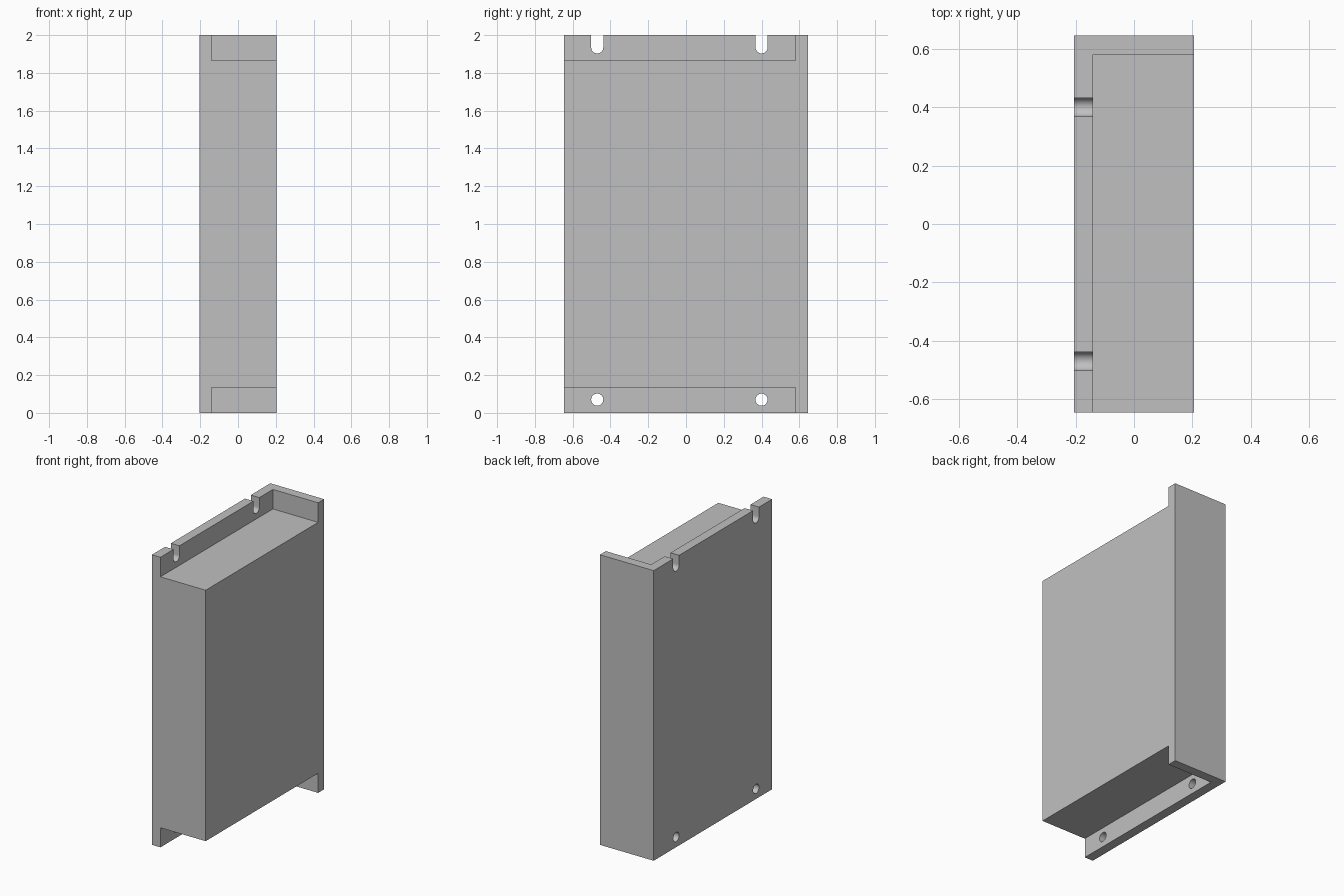
import bpy, bmesh, math

if "Cube" in bpy.data.objects:
    bpy.data.objects.remove(bpy.data.objects["Cube"], do_unlink=True)

# Overall extents, wall thickness and end recess depth
X, Y, H = 0.205, 0.645, 2.0
WALL, RECESS = 0.065, 0.135
HOLE_R = 0.032
HOLE_YS = (-0.47, 0.40)

grey = bpy.data.materials.new("plain grey")
grey.use_nodes = True
colour = (0.53, 0.53, 0.53, 1)
grey.diffuse_color = colour
grey.node_tree.nodes["Principled BSDF"].inputs["Base Color"].default_value = colour


def prism(name, profile, x0, x1):
    """Extrude a (y, z) profile along x."""
    bm = bmesh.new()
    face = bm.faces.new([bm.verts.new((x0, y, z)) for y, z in profile])
    ext = bmesh.ops.extrude_face_region(bm, geom=[face])
    moved = [v for v in ext["geom"] if isinstance(v, bmesh.types.BMVert)]
    bmesh.ops.translate(bm, verts=moved, vec=(x1 - x0, 0, 0))
    bmesh.ops.recalc_face_normals(bm, faces=bm.faces)
    mesh = bpy.data.meshes.new(name)
    bm.to_mesh(mesh)
    bm.free()
    mesh.materials.append(grey)
    obj = bpy.data.objects.new(name, mesh)
    bpy.context.collection.objects.link(obj)
    return obj


def rect(y0, y1, z0, z1):
    return [(y0, z0), (y1, z0), (y1, z1), (y0, z1)]


def arc(y, z, start, sweep, steps):
    return [(y + HOLE_R * math.cos(start + sweep * i / steps),
             z + HOLE_R * math.sin(start + sweep * i / steps)) for i in range(steps)]


# Solid housing
housing = prism("housing", rect(-Y, Y, 0, H), -X, X)

# Recesses at both ends, leaving the mounting flange and the rear wall
cutters = [prism("recess_cutter", rect(-Y - 0.1, Y - WALL, z0, z1), -X + WALL, X + 0.1)
           for z0, z1 in ((-0.1, RECESS), (H - RECESS, H + 0.1))]

# Round holes at the bottom of the flange, open slots at the top
for y in HOLE_YS:
    hole = arc(y, 0.07, 0, 2 * math.pi, 32)
    slot_z = H - 0.065
    slot = arc(y, slot_z, math.pi, math.pi, 16)
    slot += [(y + HOLE_R, slot_z), (y + HOLE_R, H + 0.1), (y - HOLE_R, H + 0.1)]
    for name, profile in (("hole_cutter", hole), ("slot_cutter", slot)):
        cutters.append(prism(name, profile, -X - 0.1, -X + WALL + 0.05))

bpy.ops.object.select_all(action='DESELECT')
bpy.context.view_layer.objects.active = housing
housing.select_set(True)
for cutter in cutters:
    cutter.hide_render = True
    mod = housing.modifiers.new("cut", 'BOOLEAN')
    mod.operation = 'DIFFERENCE'
    mod.solver = 'EXACT'
    mod.object = cutter
    bpy.ops.object.modifier_apply(modifier=mod.name)
    bpy.data.objects.remove(cutter, do_unlink=True)

bpy.ops.object.shade_smooth_by_angle(angle=math.radians(30))
